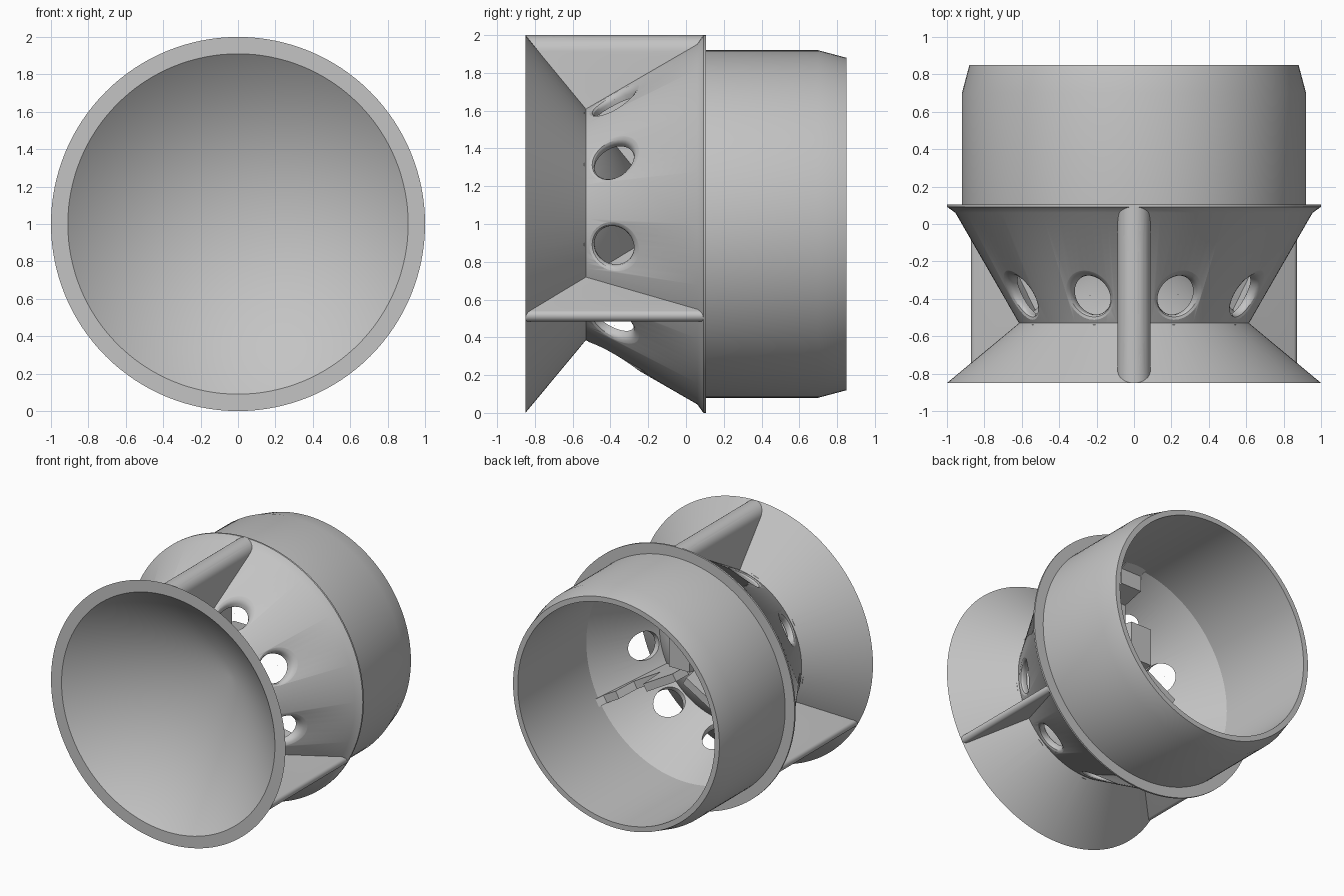
import bpy, bmesh
from math import sin, cos, pi, radians
from mathutils import Matrix, Vector

if "Cube" in bpy.data.objects:
    bpy.data.objects.remove(bpy.data.objects["Cube"])

grey = bpy.data.materials.new("plain grey")
grey.use_nodes = True
GREY = (0.55, 0.55, 0.55, 1)
grey.diffuse_color = GREY
grey.node_tree.nodes["Principled BSDF"].inputs["Base Color"].default_value = GREY

AXIS = Matrix.Translation((0, 0, 1))      # body axis runs along y at z = 1


def finish(bm, name):
    bmesh.ops.recalc_face_normals(bm, faces=bm.faces)
    mesh = bpy.data.meshes.new(name)
    bm.to_mesh(mesh)
    bm.free()
    mesh.materials.append(grey)
    ob = bpy.data.objects.new(name, mesh)
    bpy.context.collection.objects.link(ob)
    return ob


def activate(ob):
    bpy.ops.object.select_all(action='DESELECT')
    ob.select_set(True)
    bpy.context.view_layer.objects.active = ob


def cut(ob, cutter):
    activate(ob)
    mod = ob.modifiers.new("cut", 'BOOLEAN')
    mod.operation, mod.solver, mod.object = 'DIFFERENCE', 'EXACT', cutter
    bpy.ops.object.modifier_apply(modifier=mod.name)


def smooth(ob):
    activate(ob)
    bpy.ops.object.shade_smooth_by_angle(angle=radians(28))


def skin(bm, rings):
    for a, b in zip(rings, rings[1:]):
        n = len(a)
        for i in range(n):
            j = (i + 1) % n
            bm.faces.new((a[i], a[j], b[j], b[i]))


# Body: front dish, perforated cone, collar and rear sleeve in one lathe
PROFILE = [(-.85, .91), (-.85, 1), (-.53, .615), (.06, .955), (.092, 1),
           (.105, 1), (.105, .92), (.7, .92), (.85, .88), (.85, .84),
           (0, .85), (-.496, .574)]
SIDES = 128
bm = bmesh.new()
rings = [[bm.verts.new((r * sin(2 * pi * i / SIDES), y, r * cos(2 * pi * i / SIDES)))
          for i in range(SIDES)] for y, r in PROFILE]
skin(bm, rings)
for ring, tip in ((rings[0], -.10), (rings[-1], -.02)):
    apex = bm.verts.new((0, tip, 0))
    for i in range(SIDES):
        bm.faces.new((ring[i], ring[(i + 1) % SIDES], apex))
bm.transform(AXIS)
body = finish(bm, "flared_body")

# Cutter: nine round holes with softened rims, sheared to follow the cone
HOLE_Y, HOLE_R, SLOPE, N = -.38, .70, .576, 32
bm = bmesh.new()
for k in range(9):
    turn = Matrix.Rotation(radians(20 + 40 * k), 4, 'Y')
    rings = []
    for depth, rad in ((-.075, .105), (-.035, .105), (-.02, .109),
                       (-.008, .117), (0, .130), (.02, .165)):
        ring = []
        for i in range(N):
            u, v = rad * cos(2 * pi * i / N), rad * sin(2 * pi * i / N)
            w = HOLE_R + depth + SLOPE * v - u * u / (2 * HOLE_R)
            ring.append(bm.verts.new(turn @ Vector((u, HOLE_Y + v, w))))
        rings.append(ring)
    skin(bm, rings)
    bm.faces.new(rings[0])
    bm.faces.new(rings[-1])
bm.transform(AXIS)
hole_cutter = finish(bm, "hole_cutter")
cut(body, hole_cutter)


# Fins: flat web with a fully rounded outer edge and a stepped inner end
FIN = [(-.85, 1), (-.08, .03), (.08, .05), (.08, .34), (-.2, .40),
       (-.2, .66), (-.03, .70), (-.03, .82), (.095, .88), (.095, 1)]


def fin(name, angle, half):
    bm = bmesh.new()
    sides = [[bm.verts.new((x, y, r)) for y, r in FIN] for x in (-half, half)]
    skin(bm, sides)
    for s in sides:
        bm.faces.new(s)
    outer = [e for e in bm.edges if all(v.co.z > .99 for v in e.verts)
             and abs(e.verts[0].co.y - e.verts[1].co.y) > .5]
    bmesh.ops.bevel(bm, geom=outer, offset=half * .98, segments=8,
                    profile=.5, affect='EDGES', clamp_overlap=True)
    bm.transform(AXIS @ Matrix.Rotation(angle, 4, 'Y'))
    return finish(bm, name)


top_fin = fin("top_fin", 0, .088)
left_fin = fin("left_fin", radians(120), .03)
right_fin = fin("right_fin", radians(-120), .03)


# Line channels through the top fin: one straight, one slanted
def rod_cutter(name, start, end, rad):
    a, b = Vector(start), Vector(end)
    bm = bmesh.new()
    bmesh.ops.create_cone(bm, cap_ends=True, segments=32, radius1=rad,
                          radius2=rad, depth=(b - a).length)
    bm.transform(Matrix.Translation((a + b) / 2)
                 @ (b - a).to_track_quat('Z', 'Y').to_matrix().to_4x4())
    return finish(bm, name)


straight = rod_cutter("straight_channel_cutter", (0, -.09, 2.1), (0, -.09, 1.55), .062)
slanted = rod_cutter("slanted_channel_cutter", (0, -.80, 2.115), (0, -.12, 1.723), .062)
for cutter in (straight, slanted):
    cut(top_fin, cutter)
    cut(body, cutter)

for helper in (hole_cutter, straight, slanted):
    bpy.data.objects.remove(helper)
for part in (body, top_fin, left_fin, right_fin):
    smooth(part)
